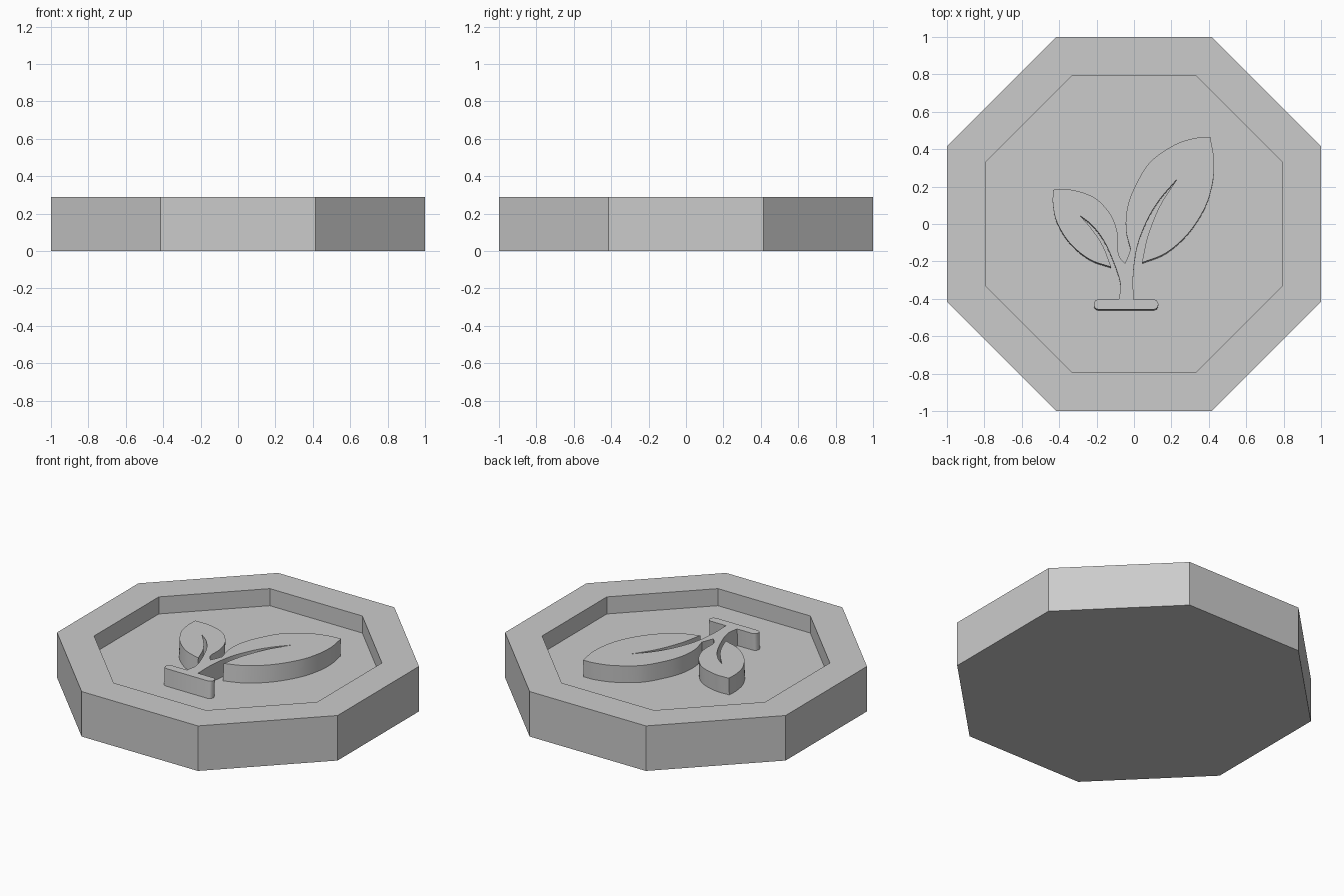
import bpy, bmesh, math
from mathutils import Vector

if "Cube" in bpy.data.objects:
    bpy.data.objects.remove(bpy.data.objects["Cube"])

RIM, FLOOR = 0.29, 0.18

grey = bpy.data.materials.new("plain grey")
grey.diffuse_color = (0.6, 0.6, 0.6, 1)
grey.use_nodes = True
grey.node_tree.nodes["Principled BSDF"].inputs["Base Color"].default_value = grey.diffuse_color


def finish(bm, name):
    bmesh.ops.recalc_face_normals(bm, faces=bm.faces)
    me = bpy.data.meshes.new(name)
    bm.to_mesh(me)
    bm.free()
    ob = bpy.data.objects.new(name, me)
    bpy.context.collection.objects.link(ob)
    me.materials.append(grey)
    return ob


# Octagonal plate with a recessed floor
bm = bmesh.new()


def ring(apothem, z):
    r = apothem / math.cos(math.pi / 8)
    angles = [math.pi / 8 + k * math.pi / 4 for k in range(8)]
    return [bm.verts.new((r * math.cos(a), r * math.sin(a), z)) for a in angles]


rings = [ring(1, 0), ring(1, RIM), ring(0.795, RIM), ring(0.795, FLOOR)]
for a, b in zip(rings, rings[1:]):
    for i in range(8):
        j = (i + 1) % 8
        bm.faces.new((a[i], a[j], b[j], b[i]))
bm.faces.new(rings[0][::-1])
bm.faces.new(rings[-1])
finish(bm, "octagon_plate")


# Sprout outline: smooth runs that meet at sharp corners
runs = [
    # left leaf top edge, down to the notch
    [(-.433, .183), (-.33, .182), (-.21, .14), (-.125, .05), (-.088, -.05), (-.085, -.15)],
    [(-.085, -.15), (-.075, -.18), (-.048, -.21)],
    [(-.048, -.21), (-.035, -.18), (-.018, -.135)],
    # right leaf upper edge, tip and lower edge
    [(-.018, -.135), (-.043, -.03), (-.035, .09), (.01, .21), (.09, .335), (.22, .425), (.33, .46), (.408, .465)],
    [(.408, .465), (.428, .34), (.42, .22), (.38, .09), (.29, -.05), (.17, -.155), (.042, -.207)],
    # right vein slit and stem
    [(.042, -.207), (.075, -.06), (.14, .10), (.23, .24)],
    [(.23, .24), (.14, .135), (.075, .03), (.02, -.11), (-.003, -.26), (-.003, -.403)],
    # foot bar
    [(-.003, -.403), (.105, -.403)],
    [(.105, -.403), (.122, -.41), (.13, -.43), (.122, -.45), (.105, -.457)],
    [(.105, -.457), (-.19, -.457)],
    [(-.19, -.457), (-.207, -.45), (-.215, -.43), (-.207, -.41), (-.19, -.403)],
    [(-.19, -.403), (-.082, -.403)],
    # stem, left vein slit and left leaf lower edge
    [(-.082, -.403), (-.072, -.33), (-.095, -.24), (-.155, -.10), (-.22, -.01), (-.288, .045)],
    [(-.288, .045), (-.22, -.035), (-.165, -.12), (-.122, -.23)],
    [(-.122, -.23), (-.235, -.19), (-.34, -.105), (-.41, .005), (-.433, .10), (-.433, .183)],
]


def smooth_run(pts, steps=6):
    p = [Vector(q) for q in pts]
    if len(p) == 2:
        return p[:1]
    p = [2 * p[0] - p[1]] + p + [2 * p[-1] - p[-2]]
    out = []
    for a, b, c, d in zip(p, p[1:], p[2:], p[3:]):
        for s in range(steps):
            t = s / steps
            out.append(0.5 * (2 * b + (c - a) * t + (2 * a - 5 * b + 4 * c - d) * t * t
                              + (3 * b - a - 3 * c + d) * t ** 3))
    return out


# Raised sprout, walls leaning very slightly toward the front
outline = [q for run in runs for q in smooth_run(run)]
bm = bmesh.new()
top = [bm.verts.new((q.x, q.y, RIM)) for q in outline]
low = [bm.verts.new((q.x, q.y - 0.006, FLOOR - 0.004)) for q in outline]
n = len(outline)
bm.faces.new(top)
bm.faces.new(low[::-1])
for i in range(n):
    j = (i + 1) % n
    bm.faces.new((top[i], top[j], low[j], low[i]))
sprout = finish(bm, "sprout_relief")

bpy.context.view_layer.objects.active = sprout
sprout.select_set(True)
bpy.ops.object.shade_smooth_by_angle(angle=math.radians(30))
